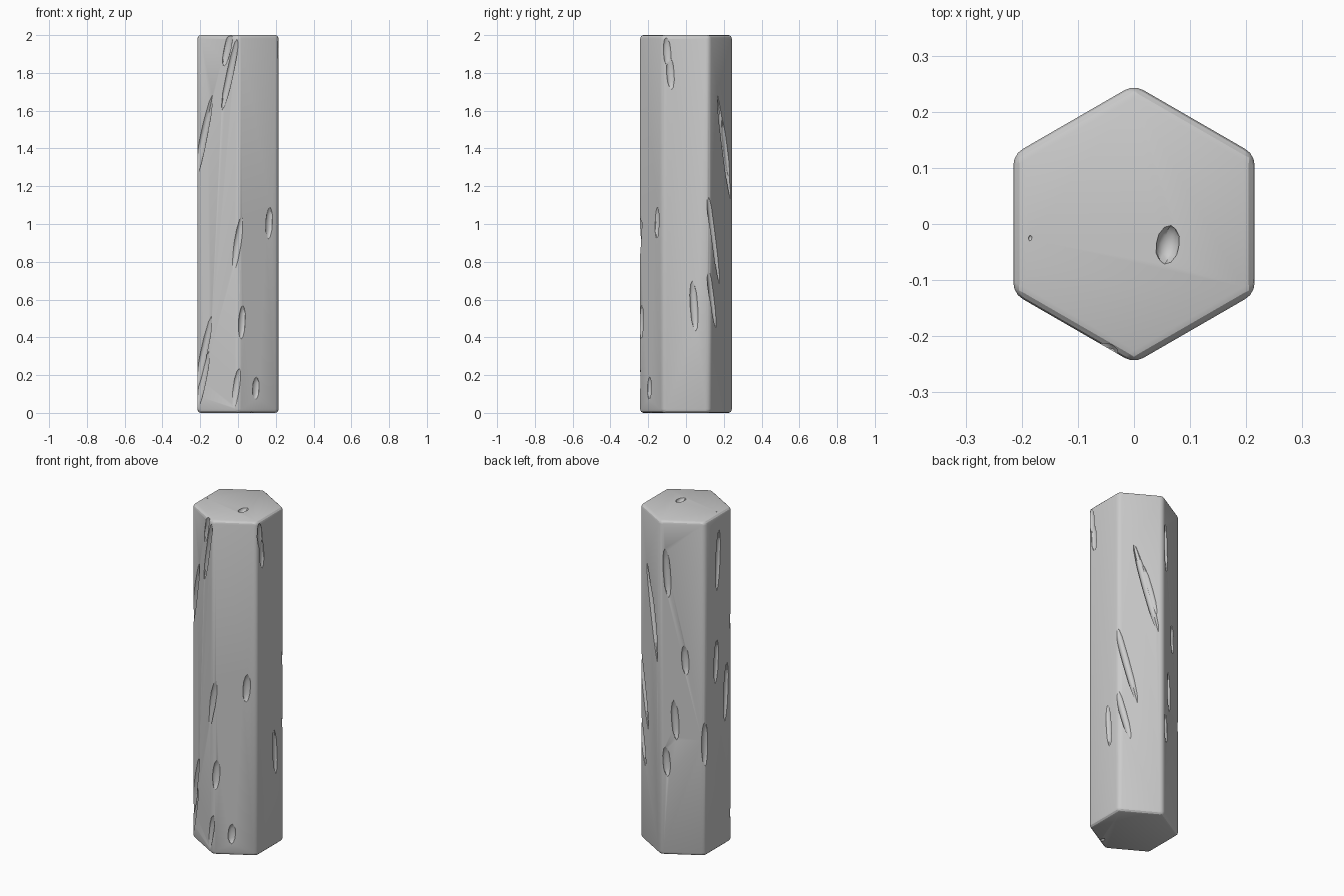
import bpy, bmesh, math
from mathutils import Vector, Matrix

if "Cube" in bpy.data.objects:
    bpy.data.objects.remove(bpy.data.objects["Cube"])

APOTHEM = 0.215
CORNER = 0.243

# Hexagonal post with rounded edges, flat faces on +x and -x
bm = bmesh.new()
radius = APOTHEM / math.cos(math.pi / 6)
bmesh.ops.create_cone(bm, cap_ends=True, segments=6, radius1=radius, radius2=radius,
                      depth=2, matrix=Matrix.Translation((0, 0, 1)))
if max(v.co.x for v in bm.verts) > 0.23:
    bmesh.ops.rotate(bm, verts=bm.verts, matrix=Matrix.Rotation(math.pi / 6, 3, 'Z'))
bmesh.ops.bevel(bm, geom=bm.edges[:], offset=0.02, segments=3, profile=0.5, affect='EDGES')
mesh = bpy.data.meshes.new("hexagonal_post")
bm.to_mesh(mesh)
bm.free()
post = bpy.data.objects.new("hexagonal_post", mesh)
bpy.context.collection.objects.link(post)

# Chisel-mark cutters: faceted, stretched balls sunk into the surface
cut = bmesh.new()
UP = Vector((0, 0, 1))


def gouge(center, normal, along, width, depth, length):
    m = Matrix((normal.cross(along) * width / 2, normal * depth,
                along * length / 2)).transposed().to_4x4()
    bmesh.ops.create_icosphere(cut, subdivisions=2, radius=1,
                               matrix=Matrix.Translation(center) @ m)


def side_mark(angle, u, z, length):
    """All marks share one grain direction, so the slant follows from the face angle."""
    a = math.radians(angle)
    n = Vector((math.cos(a), math.sin(a), 0))
    r = Vector((-math.sin(a), math.cos(a), 0))
    c = math.cos(a + math.radians(120))
    along = (UP + r * 0.25 * c * abs(c)).normalized()
    dist = APOTHEM if angle % 60 == 0 else CORNER
    gouge(n * dist + r * u + UP * z, n, along, 0.042, 0.01 + 0.014 * length, length)


# Face or edge angle -> marks as (sideways offset, height, length)
marks = {
    0: [(-0.1, 1.91, 0.16), (-0.083, 1.8, 0.18), (0.042, 0.565, 0.27)],
    60: [(0.028, 1.41, 0.57), (0.045, 1.4, 0.33), (-0.085, 0.945, 0.54), (-0.1, 0.62, 0.35)],
    120: [(-0.085, 1.69, 0.3), (0.015, 1.17, 0.18), (-0.04, 0.81, 0.24), (-0.087, 0.56, 0.18)],
    150: [(0, 0.67, 0.27)],
    180: [(-0.005, 1.73, 0.36), (-0.022, 1.13, 0.26), (0.07, 0.915, 0.35)],
    240: [(0.074, 1.795, 0.4), (0.06, 1.93, 0.2), (-0.095, 1.43, 0.52), (-0.1, 1.4, 0.36),
          (-0.09, 0.3, 0.44), (-0.095, 0.16, 0.34)],
    270: [(-0.005, 0.885, 0.37), (-0.016, 0.11, 0.26)],
    300: [(-0.1, 0.48, 0.18), (0.066, 1.005, 0.17), (-0.015, 0.13, 0.12)],
}
for angle, group in marks.items():
    for m in group:
        side_mark(angle, *m)

# Dents on the two ends
along = Vector((0.17, 0.985, 0)).normalized()
for x, y, z, size in [(0.06, -0.037, 2, 0.07), (-0.185, -0.025, 2, 0.01),
                      (0.072, -0.18, 0, 0.035)]:
    gouge(Vector((x, y, z)), UP, along, size * 0.6, size * 0.3, size)

bmesh.ops.recalc_face_normals(cut, faces=cut.faces)
cut_mesh = bpy.data.meshes.new("gouge_cutter")
cut.to_mesh(cut_mesh)
cut.free()
cutter = bpy.data.objects.new("gouge_cutter", cut_mesh)
bpy.context.collection.objects.link(cutter)
cutter.hide_render = True

# Carve the marks, then remove the cutter
mod = post.modifiers.new("carve", 'BOOLEAN')
mod.operation = 'DIFFERENCE'
mod.solver = 'EXACT'
mod.use_self = True
mod.object = cutter
bpy.context.view_layer.objects.active = post
post.select_set(True)
bpy.ops.object.modifier_apply(modifier=mod.name)
bpy.data.objects.remove(cutter)
bpy.ops.object.shade_smooth_by_angle(angle=math.radians(25))
